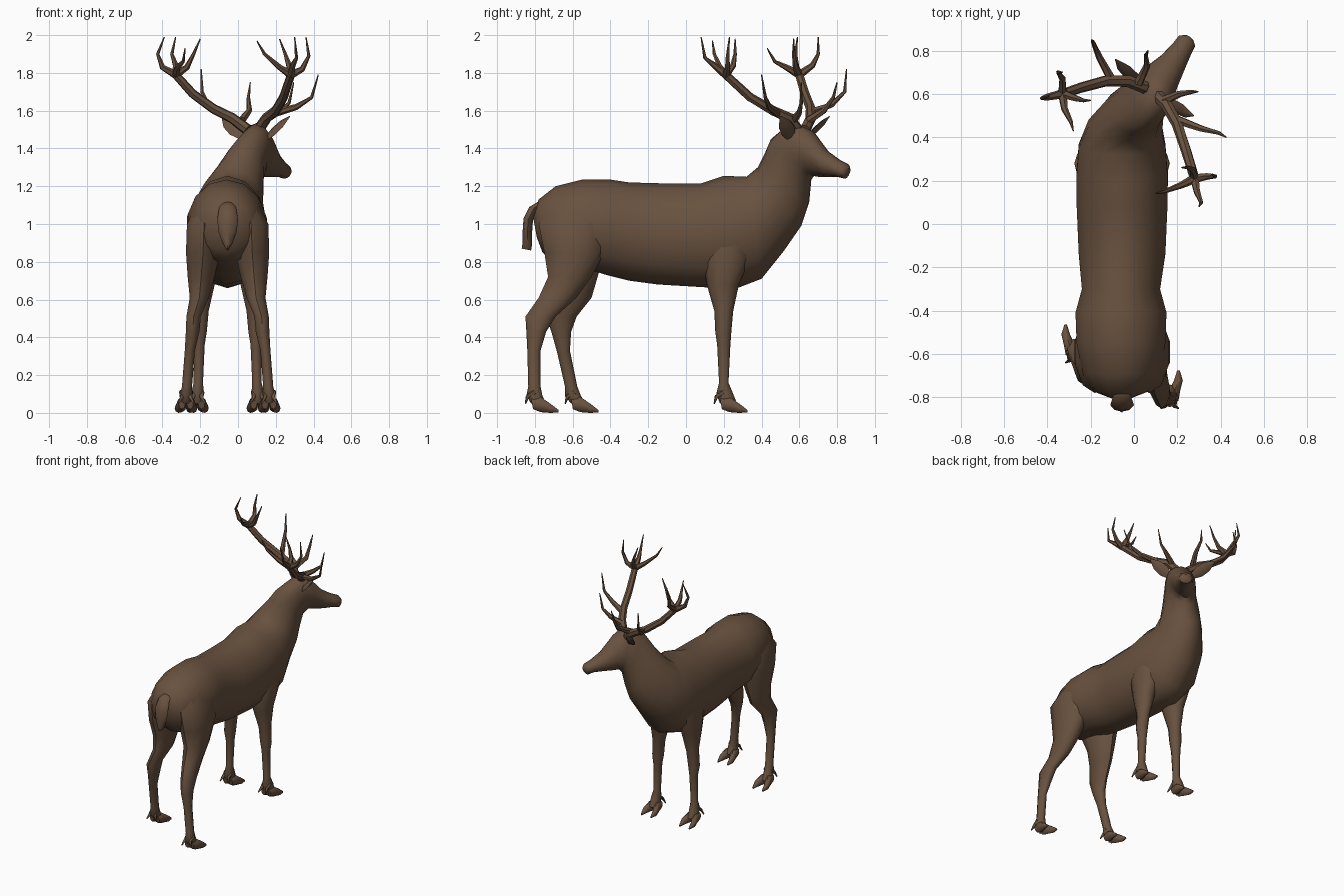
import bpy
import bmesh
from math import sin, cos, pi, radians
from mathutils import Vector

cube = bpy.data.objects.get("Cube")
if cube:
    bpy.data.objects.remove(cube, do_unlink=True)

# One brown coat for the whole animal
coat = bpy.data.materials.new("brown_coat")
coat.use_nodes = True
colour = (0.14, 0.084, 0.05, 1)
coat.diffuse_color = colour
shader = coat.node_tree.nodes["Principled BSDF"]
shader.inputs["Base Color"].default_value = colour
shader.inputs["Roughness"].default_value = 0.9


def loft(name, rings, sharp_angle=50):
    """Skin a list of equal-length point rings into one closed, smooth mesh."""
    bm = bmesh.new()
    loops = [[bm.verts.new(point) for point in ring] for ring in rings]
    count = len(loops[0])
    for first, second in zip(loops, loops[1:]):
        for i in range(count):
            j = (i + 1) % count
            bm.faces.new((first[i], first[j], second[j], second[i]))
    bm.faces.new(loops[0])
    bm.faces.new(loops[-1])
    bmesh.ops.recalc_face_normals(bm, faces=bm.faces)
    mesh = bpy.data.meshes.new(name)
    bm.to_mesh(mesh)
    bm.free()
    mesh.materials.append(coat)
    obj = bpy.data.objects.new(name, mesh)
    bpy.context.collection.objects.link(obj)
    bpy.ops.object.select_all(action="DESELECT")
    obj.select_set(True)
    bpy.context.view_layer.objects.active = obj
    bpy.ops.object.shade_smooth_by_angle(angle=radians(sharp_angle))
    return obj


def oval(top, bottom, half_width, yaw=0, sides=14):
    """Ring spanning two points, widened sideways along a yawed x axis."""
    top, bottom = Vector(top), Vector(bottom)
    middle, reach = (top + bottom) / 2, (top - bottom) / 2
    side = Vector((cos(radians(yaw)), -sin(radians(yaw)), 0)) * half_width
    angles = [2 * pi * i / sides for i in range(sides)]
    return [middle + reach * cos(a) + side * sin(a) for a in angles]


def tube(name, path, start, end, flat=1.0, sides=7):
    """Tapered tube along a path; flat squeezes one of its two thicknesses."""
    path = [Vector(point) for point in path]
    rings = []
    for i, point in enumerate(path):
        along = path[min(i + 1, len(path) - 1)] - path[max(i - 1, 0)]
        u = along.cross(Vector((0.3, 1, 0.1))).normalized()
        v = along.cross(u).normalized()
        radius = start + (end - start) * i / (len(path) - 1)
        angles = [2 * pi * k / sides for k in range(sides)]
        rings.append([point + (u * cos(a) + v * sin(a) * flat) * radius for a in angles])
    return loft(name, rings)


# Trunk, neck and turned head: x, top y, top z, bottom y, bottom z, half width, yaw
trunk = [
    (-.06, -.81, 1.04, -.79, .93, .05, 0),
    (-.06, -.78, 1.13, -.76, .85, .13, 0),
    (-.06, -.69, 1.2, -.7, .8, .18, 0),
    (-.06, -.55, 1.235, -.55, .77, .21, 0),
    (-.06, -.4, 1.235, -.42, .73, .215, 0),
    (-.06, -.3, 1.22, -.3, .7, .185, 0),
    (-.055, -.12, 1.215, -.15, .68, .205, 0),
    (-.055, .08, 1.215, .1, .665, .215, 0),
    (-.055, .2, 1.255, .27, .66, .215, 0),
    (-.055, .32, 1.25, .4, .71, .205, 0),
    (-.04, .38, 1.3, .52, .86, .175, 5),
    (0, .42, 1.38, .61, .99, .14, 12),
    (.03, .45, 1.45, .645, 1.1, .115, 20),
    (.07, .51, 1.5, .65, 1.22, .1, 28),
    (.1, .58, 1.535, .67, 1.255, .095, 32),
    (.13, .66, 1.495, .7, 1.25, .085, 32),
    (.18, .74, 1.39, .75, 1.25, .064, 32),
    (.22, .81, 1.34, .8, 1.25, .05, 32),
    (.245, .85, 1.32, .84, 1.24, .045, 32),
    (.255, .865, 1.295, .85, 1.255, .022, 32),
]
loft("body", [oval((x, ty, tz), (x, by, bz), w, yaw)
              for x, ty, tz, by, bz, w, yaw in trunk])

# Leg sections: outward offset from the body axis, back y, front y, z, half width
hind = [
    (.1, -.7, -.42, 1.12, .06),
    (.125, -.78, -.4, 1, .095),
    (.13, -.75, -.43, .85, .095),
    (.14, -.73, -.5, .72, .075),
    (.15, -.78, -.58, .61, .053),
    (.18, -.85, -.69, .51, .04),
    (.185, -.845, -.74, .43, .038),
    (.2, -.84, -.77, .33, .028),
    (.215, -.835, -.77, .14, .028),
    (.22, -.845, -.76, .09, .036),
    (.22, -.82, -.74, .05, .03),
]
fore = [
    (.13, .12, .36, 1, .07),
    (.13, .09, .34, .82, .085),
    (.13, .11, .28, .68, .065),
    (.14, .15, .25, .54, .042),
    (.15, .155, .24, .43, .042),
    (.15, .165, .235, .36, .03),
    (.155, .175, .225, .16, .026),
    (.16, .16, .25, .1, .036),
    (.16, .18, .27, .05, .03),
]
AXIS = -.055


def leg(name, sections, side, stride=0.0):
    rings = []
    for out, back, front, z, width in sections:
        # The lower leg swings forward while the hip stays put
        swing = stride * max(0, 1 - z / .75) ** .6
        x = AXIS + side * out
        rings.append(oval((x, front + swing, z), (x, back + swing, z), width, sides=10))
    loft(name, rings)
    # Cloven hoof and dewclaws at the foot of the leg
    heel = back + swing
    for label, split in (("inner", -side), ("outer", side)):
        cx = x + split * .022
        tip = cx + split * .018
        hoof = [oval((cx, heel, .075), (cx, heel + .01, .02), .018, sides=8),
                oval((cx, heel + .05, .085), (cx, heel + .05, .004), .026, sides=8),
                oval((tip, heel + .1, .05), (tip, heel + .1, 0), .02, sides=8),
                oval((tip, heel + .145, .016), (tip, heel + .145, .002), .006, sides=8)]
        loft(f"{name}_{label}_hoof", hoof)
        tube(f"{name}_{label}_dewclaw", [(cx, heel + .02, .11), (cx, heel - .02, .085),
                                         (tip, heel - .03, .05)], .016, .004)


leg("left_hind_leg", hind, 1)
leg("right_hind_leg", hind, -1, .22)
leg("left_front_leg", fore, 1)
leg("right_front_leg", fore, -1)

# Tail hanging down the rump
tail = [(-.76, 1.12, .03), (-.81, 1.09, .045), (-.84, 1.03, .055),
        (-.845, .96, .048), (-.845, .9, .025), (-.85, .87, .006)]
loft("tail", [oval((AXIS, y - .02, z), (AXIS, y + .03, z - .01), w, sides=8)
              for y, z, w in tail])


def ear(name, base, tip):
    base, tip = Vector(base), Vector(tip)
    widths = ((0, .022), (.3, .04), (.65, .036), (1, .004))
    bend = Vector((.3, .5, .8)).normalized()
    rings = []
    for t, width in widths:
        middle = base.lerp(tip, t)
        across = (tip - base).cross(bend).normalized()
        up = across.cross(tip - base).normalized()
        rings.append([middle + across * width * .4, middle + up * width,
                      middle - across * width * .4, middle - up * width])
    loft(name, rings)


ear("left_ear", (.15, .56, 1.455), (.275, .5, 1.57))
ear("right_ear", (.02, .65, 1.465), (-.085, .76, 1.57))


def antler(name, beam, tines):
    tube(name + "_beam", beam, .03, .022)
    for number, tine in enumerate(tines):
        tube(f"{name}_tine_{number + 1}", tine, .022, .003, sides=6)


# Right antler: beam, two low tines, then the crown
crown = (-.33, .6, 1.79)
antler("right_antler",
       [(.05, .63, 1.5), (-.03, .66, 1.56), (-.13, .66, 1.61), (-.24, .63, 1.69), crown],
       [[(.02, .65, 1.55), (.06, .73, 1.6), (.055, .78, 1.67), (.065, .8, 1.75)],
        [(-.1, .66, 1.59), (-.16, .77, 1.63), (-.19, .84, 1.7), (-.195, .85, 1.82)],
        [crown, (-.4, .585, 1.83), (-.425, .58, 1.9), (-.39, .59, 1.99)],
        [crown, (-.33, .67, 1.84), (-.35, .7, 1.9), (-.33, .7, 1.99)],
        [crown, (-.27, .58, 1.83), (-.235, .57, 1.9), (-.2, .57, 1.98)],
        [crown, (-.32, .53, 1.83), (-.29, .47, 1.86), (-.28, .43, 1.93)]])

# Left antler, swept back by the turn of the head
crown = (.28, .21, 1.79)
antler("left_antler",
       [(.11, .59, 1.5), (.15, .55, 1.56), (.2, .46, 1.6), (.24, .34, 1.67), crown],
       [[(.14, .57, 1.55), (.21, .6, 1.59), (.27, .61, 1.64), (.295, .61, 1.75)],
        [(.2, .48, 1.59), (.31, .44, 1.62), (.39, .42, 1.67), (.425, .4, 1.79)],
        [crown, (.34, .22, 1.82), (.375, .22, 1.89), (.36, .23, 1.99)],
        [crown, (.29, .15, 1.84), (.31, .1, 1.88), (.3, .08, 1.99)],
        [crown, (.22, .18, 1.83), (.14, .15, 1.9), (.1, .14, 1.97)],
        [crown, (.27, .25, 1.84), (.25, .26, 1.9), (.22, .26, 1.98)]])
